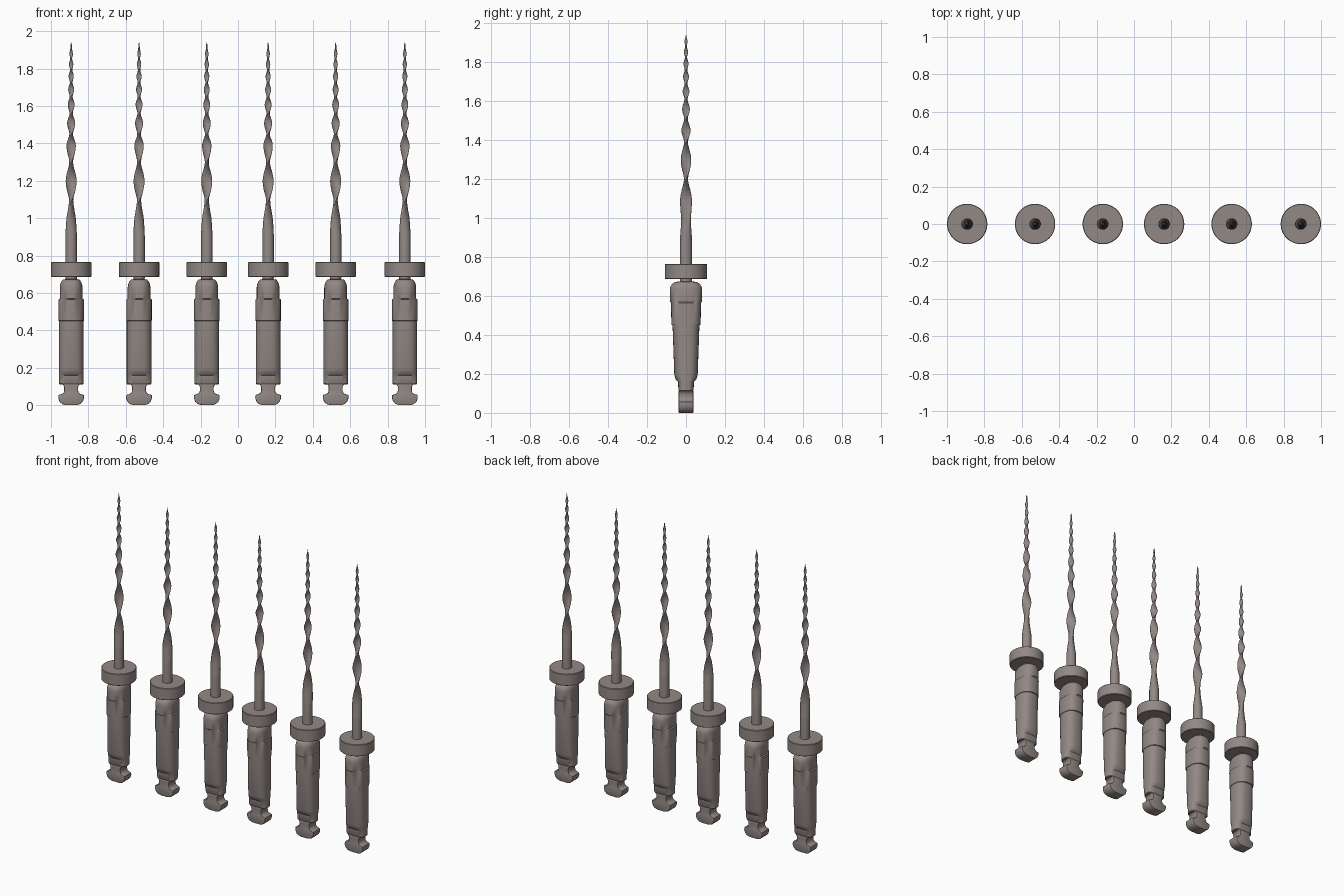
import bpy, bmesh, math

if "Cube" in bpy.data.objects:
    bpy.data.objects.remove(bpy.data.objects["Cube"])

metal = bpy.data.materials.new("warm_grey_metal")
metal.diffuse_color = (0.29, 0.25, 0.235, 1)
metal.use_nodes = True
metal.node_tree.nodes["Principled BSDF"].inputs["Base Color"].default_value = metal.diffuse_color


def lerp_table(table, z):
    """Piecewise linear lookup in a list of (z, value)."""
    if z <= table[0][0]:
        return table[0][1]
    for (z0, v0), (z1, v1) in zip(table, table[1:]):
        if z <= z1:
            return v0 + (v1 - v0) * (z - z0) / (z1 - z0)
    return table[-1][1]


def section(z, rx, ry, power=2.0, turn=0.0, n=32):
    """One superellipse cross-section, turned about z."""
    pts = []
    for i in range(n):
        a = 2 * math.pi * i / n
        c, s = math.cos(a), math.sin(a)
        x = rx * math.copysign(abs(c) ** (2 / power), c)
        y = ry * math.copysign(abs(s) ** (2 / power), s)
        pts.append((x * math.cos(turn) - y * math.sin(turn),
                    x * math.sin(turn) + y * math.cos(turn), z))
    return pts


def finish(name, bm, angle=35):
    bmesh.ops.recalc_face_normals(bm, faces=bm.faces)
    me = bpy.data.meshes.new(name)
    bm.to_mesh(me)
    bm.free()
    me.materials.append(metal)
    ob = bpy.data.objects.new(name, me)
    bpy.context.collection.objects.link(ob)
    bpy.ops.object.select_all(action='DESELECT')
    ob.select_set(True)
    bpy.context.view_layer.objects.active = ob
    bpy.ops.object.shade_smooth_by_angle(angle=math.radians(angle))
    return ob


def loft(name, rings, angle=35):
    bm = bmesh.new()
    loops = [[bm.verts.new(p) for p in r] for r in rings]
    for a, b in zip(loops, loops[1:]):
        for i in range(len(a)):
            j = (i + 1) % len(a)
            bm.faces.new((a[i], a[j], b[j], b[i]))
    bm.faces.new(loops[0])
    bm.faces.new(loops[-1])
    return finish(name, bm, angle)


# Handle: constant width in x, tapering in y, stepped collar and rounded top
handle = loft("handle", [section(*r) for r in [
    (0.112, 0.063, 0.036, 3.2), (0.116, 0.066, 0.039, 3.2),
    (0.160, 0.066, 0.041, 3.2), (0.170, 0.066, 0.052, 2.8),
    (0.195, 0.066, 0.060, 2.6), (0.450, 0.066, 0.069, 2.5),
    (0.452, 0.068, 0.075, 2.5), (0.565, 0.068, 0.077, 2.5),
    (0.570, 0.061, 0.083, 2.5), (0.630, 0.061, 0.083, 2.5),
    (0.648, 0.058, 0.080, 2.4), (0.662, 0.052, 0.071, 2.3),
    (0.672, 0.043, 0.056, 2.2), (0.674, 0.030, 0.032, 2.0),
    (0.690, 0.030, 0.032, 2.0)]])

# Latch foot: mirrored outline in xz, extruded through y
half = [(0.025, 0.0), (0.048, 0.006), (0.062, 0.019), (0.069, 0.038),
        (0.068, 0.055), (0.050, 0.060), (0.040, 0.068), (0.037, 0.078),
        (0.037, 0.098), (0.042, 0.108), (0.052, 0.115)]
outline = half + [(-x, z) for x, z in reversed(half)]
bm = bmesh.new()
face = bm.faces.new([bm.verts.new((x, -0.038, z)) for x, z in outline])
ext = bmesh.ops.extrude_face_region(bm, geom=[face])
bmesh.ops.translate(bm, vec=(0, 0.076, 0),
                    verts=[v for v in ext["geom"] if isinstance(v, bmesh.types.BMVert)])
rim = [e for e in bm.edges if abs(e.verts[0].co.y - e.verts[1].co.y) < 1e-5]
bmesh.ops.bevel(bm, geom=rim, offset=0.005, segments=2, affect='EDGES', profile=0.5)
foot = finish("latch_foot", bm)

# Round stopper disc
stopper = loft("stopper_disc", [section(z, r, r, n=48) for z, r in [
    (0.686, 0.105), (0.689, 0.108), (0.762, 0.108), (0.765, 0.105)]])

# Twisted blade: round shank flattening into a tapering helix
phase = [(0.9, -0.85), (1.0, -0.75), (1.09, -0.5), (1.2, 0), (1.3, 0.5), (1.39, 1),
         (1.51, 2), (1.61, 3), (1.69, 4), (1.76, 5), (1.825, 6), (1.88, 7), (1.94, 8)]
radius = [(0.7, 0.031), (1.0, 0.031), (1.2, 0.029), (1.4, 0.0245),
          (1.6, 0.0185), (1.8, 0.0125), (1.91, 0.008), (1.94, 0.001)]
ratio = [(0.9, 1.0), (1.0, 0.6), (1.1, 0.36), (1.4, 0.42), (1.94, 0.55)]
rings = [section(0.68, 0.031, 0.031, turn=math.pi * phase[0][1], n=20)]
STEPS = 170
for i in range(STEPS + 1):
    z = 0.9 + 1.04 * i / STEPS
    r, q = lerp_table(radius, z), lerp_table(ratio, z)
    # flatter sections get sharper, lens-like cutting edges
    rings.append(section(z, r, r * q, 2.0 - 0.4 * (1 - q), math.pi * lerp_table(phase, z), 20))
blade = loft("twisted_blade", rings, 50)

# Six identical tools in a row, sharing mesh data
parts = [handle, foot, stopper, blade]
for k, x in enumerate([-0.892, -0.529, -0.167, 0.161, 0.522, 0.892]):
    for part in parts:
        ob = part
        if k:
            ob = part.copy()
            bpy.context.collection.objects.link(ob)
            ob.name = f"{part.name}_{k + 1}"
        ob.location.x = x
